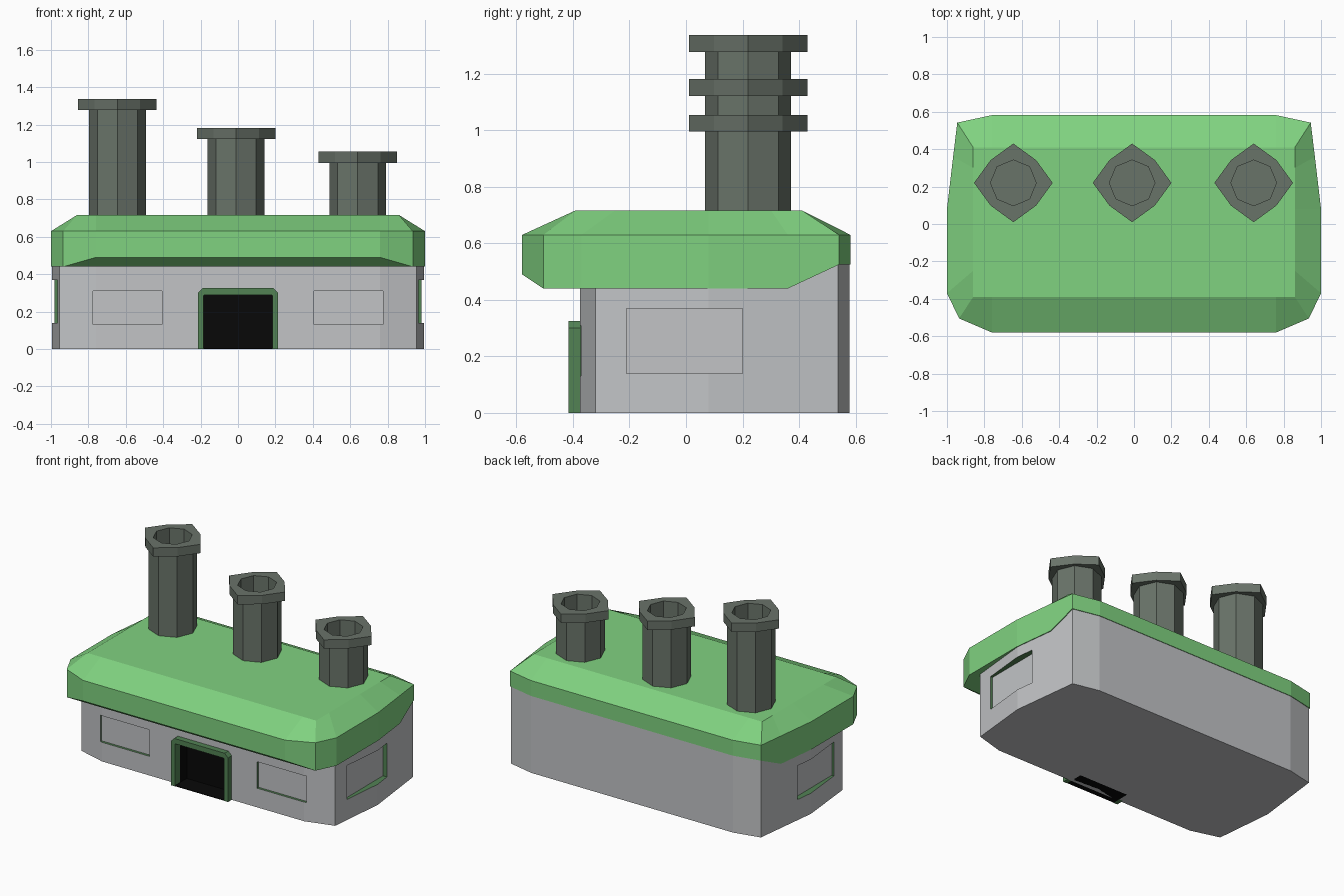
import bpy
import bmesh
import math

if "Cube" in bpy.data.objects:
    bpy.data.objects.remove(bpy.data.objects["Cube"], do_unlink=True)


def material(name, rgb):
    linear = [((c / 255 + 0.055) / 1.055) ** 2.4 if c > 10 else c / 255 / 12.92 for c in rgb]
    mat = bpy.data.materials.new(name)
    mat.use_nodes = True
    mat.diffuse_color = (*linear, 1)
    bsdf = mat.node_tree.nodes["Principled BSDF"]
    bsdf.inputs["Base Color"].default_value = (*linear, 1)
    bsdf.inputs["Roughness"].default_value = 0.9
    return mat


WALL = material("pale grey wall", (194, 196, 198))
TRIM = material("dark green trim", (82, 130, 84))
BLACK = material("black doorway", (8, 8, 8))
ROOF = material("light green roof", (128, 210, 128))
STACK = material("grey green chimney", (105, 115, 105))


def finish(name, bm, mats):
    bmesh.ops.recalc_face_normals(bm, faces=bm.faces)
    mesh = bpy.data.meshes.new(name)
    bm.to_mesh(mesh)
    bm.free()
    for mat in mats:
        mesh.materials.append(mat)
    obj = bpy.data.objects.new(name, mesh)
    bpy.context.collection.objects.link(obj)
    return obj


def bridge(bm, a, b):
    for i in range(len(a)):
        j = (i + 1) % len(a)
        bm.faces.new((a[i], a[j], b[j], b[i]))


def mirrored_shell(name, rings, mats):
    """Loft half outlines (front to back on +x), mirror them, cap with strips."""
    bm = bmesh.new()
    loops = []
    for half in rings:
        full = half + [(-x, y, z) for x, y, z in reversed(half)]
        loops.append([bm.verts.new(p) for p in full])
    for a, b in zip(loops, loops[1:]):
        bridge(bm, a, b)
    for loop in (loops[0], loops[-1]):
        n = len(loop)
        for i in range(n // 2 - 1):
            bm.faces.new((loop[i], loop[i + 1], loop[n - 2 - i], loop[n - 1 - i]))
    return finish(name, bm, mats)


def box(name, lo, hi, mats):
    bm = bmesh.new()
    bmesh.ops.create_cube(bm, size=1)
    for v in bm.verts:
        v.co = [a + (c + 0.5) * (b - a) for a, b, c in zip(lo, hi, v.co)]
    return finish(name, bm, mats)


# Walls with slightly bowed sides
plan = [(0.76, -0.375), (0.955, -0.32), (0.995, 0.08), (0.94, 0.538), (0.76, 0.578)]
walls = mirrored_shell("walls", [[(x, y, z) for x, y in plan] for z in (0, 0.56)],
                       [WALL, TRIM, BLACK])

# Recessed windows with green reveals, and the dark doorway
cutters = []
for s in (-1, 1):
    for lo, hi, axis in (((0.405, -0.5, 0.13), (0.775, -0.358, 0.31), 1),
                         ((0.95, -0.21, 0.14), (1.1, 0.2, 0.37), 0)):
        xs = sorted((s * lo[0], s * hi[0]))
        cut = box("window_cutter", (xs[0], *lo[1:]), (xs[1], *hi[1:]), [WALL, TRIM, BLACK])
        for face in cut.data.polygons:
            face.material_index = 0 if abs(face.normal[axis]) > 0.9 else 1
        cutters.append(cut)
door = box("door_cutter", (-0.185, -0.5, 0.003), (0.185, -0.285, 0.29), [WALL, TRIM, BLACK])
for face in door.data.polygons:
    face.material_index = 2
cutters.append(door)

bpy.context.view_layer.objects.active = walls
for cut in cutters:
    cut.hide_render = True
    mod = walls.modifiers.new("opening", "BOOLEAN")
    mod.operation = "DIFFERENCE"
    mod.solver = "EXACT"
    mod.object = cut
    bpy.ops.object.modifier_apply(modifier=mod.name)
for cut in cutters:
    bpy.data.objects.remove(cut, do_unlink=True)

# Door frame and floor
outer = [(0.215, 0), (0.215, 0.3), (0.19, 0.325)]
inner = [(0.185, 0), (0.185, 0.285), (0.18, 0.29)]
bm = bmesh.new()
paths = [[bm.verts.new((x, -0.415, z)) for x, z in p + [(-x, z) for x, z in reversed(p)]]
         for p in (outer, inner)]
arch = [bm.faces.new((paths[0][i], paths[0][i + 1], paths[1][i + 1], paths[1][i]))
        for i in range(5)]
grown = bmesh.ops.extrude_face_region(bm, geom=arch, use_keep_orig=True)["geom"]
bmesh.ops.translate(bm, vec=(0, 0.055, 0),
                    verts=[g for g in grown if isinstance(g, bmesh.types.BMVert)])
finish("door_frame", bm, [TRIM])
box("door_floor", (-0.185, -0.413, 0), (0.185, -0.287, 0.005), [BLACK])

# Roof slab: raised front lip, side overhang, flush sloping back, bevelled top
rim = [(0.76, -0.58), (0.935, -0.505), (1, -0.37), (1, 0.08), (0.967, 0.36),
       (0.945, 0.542), (0.76, 0.582)]
under = [0.49, 0.44, 0.44, 0.44, 0.44, 0.525, 0.525]
crown = [(0.76, -0.39), (0.86, -0.39), (0.86, -0.25), (0.86, 0.08), (0.86, 0.3),
         (0.86, 0.41), (0.76, 0.41)]
mirrored_shell("roof", [[(x, y, z) for (x, y), z in zip(rim, under)],
                        [(x, y, 0.63) for x, y in rim],
                        [(x, y, 0.717) for x, y in crown]], [ROOF])


# Hollow eight-sided chimneys with pointed caps
def chimney(name, x0, top):
    bm = bmesh.new()
    loops = []
    for point, diagonal, z in ((0.152, 0.152, 0.66), (0.152, 0.152, top - 0.06),
                               (0.21, 0.172, top - 0.06), (0.21, 0.172, top),
                               (0.122, 0.122, top), (0.122, 0.122, 0.72)):
        loop = []
        for i in range(8):
            r = diagonal if i % 2 else point
            a = i * math.pi / 4
            loop.append(bm.verts.new((x0 + r * math.cos(a), 0.22 + r * math.sin(a), z)))
        loops.append(loop)
    for a, b in zip(loops, loops[1:]):
        bridge(bm, a, b)
    bm.faces.new(loops[0])
    bm.faces.new(loops[-1])
    finish(name, bm, [STACK])


chimney("right_chimney", -0.645, 1.337)
chimney("middle_chimney", -0.01, 1.182)
chimney("left_chimney", 0.64, 1.055)
